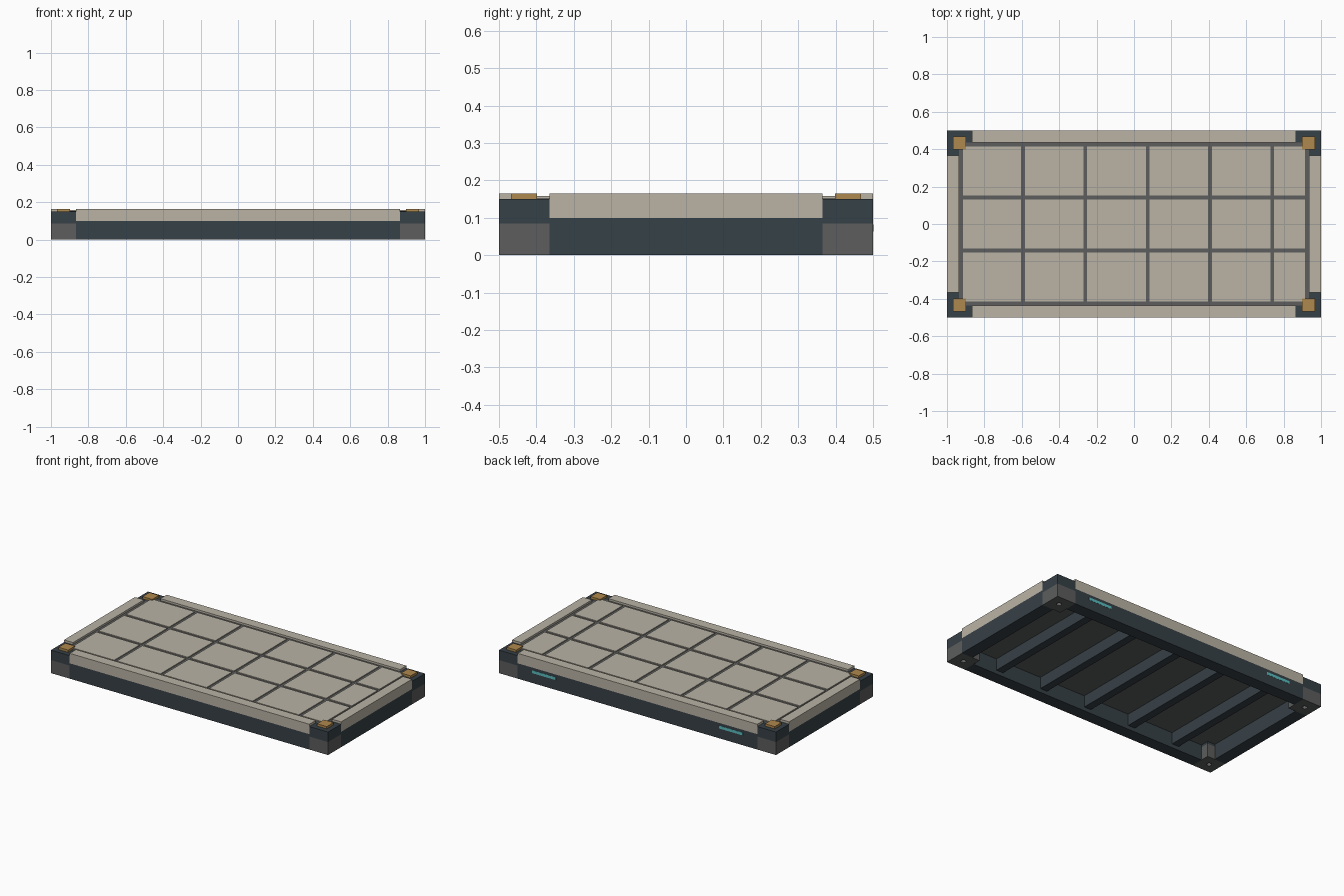
import bpy

if "Cube" in bpy.data.objects:
    bpy.data.objects.remove(bpy.data.objects["Cube"])

def material(name, r, g, b):
    m = bpy.data.materials.new(name)
    m.diffuse_color = (r, g, b, 1)
    m.use_nodes = True
    m.node_tree.nodes["Principled BSDF"].inputs["Base Color"].default_value = m.diffuse_color
    return m

BEIGE = material("beige panel", 0.49, 0.45, 0.375)
NAVY = material("dark slate frame", 0.037, 0.052, 0.063)
GREY = material("grey metal", 0.107, 0.110, 0.108)
GOLD = material("brass", 0.43, 0.25, 0.075)
TEAL = material("teal light", 0.10, 0.50, 0.52)

def box(name, x, y, z, mat):
    """Box from (min, max) pairs on each axis."""
    (x0, x1), (y0, y1), (z0, z1) = sorted(x), sorted(y), sorted(z)
    v = [(a, b, c) for a in (x0, x1) for b in (y0, y1) for c in (z0, z1)]
    f = [(0, 1, 3, 2), (4, 6, 7, 5), (0, 4, 5, 1), (2, 3, 7, 6), (0, 2, 6, 4), (1, 5, 7, 3)]
    me = bpy.data.meshes.new(name)
    me.from_pydata(v, [], f)
    me.materials.append(mat)
    ob = bpy.data.objects.new(name, me)
    bpy.context.collection.objects.link(ob)
    return ob

POST = 0.135
PX, PY = 1 - POST, 0.5 - POST      # inner edges of the corner posts
BEAM = 0.08
RIM = 0.065
TOP = 0.165

# perimeter beams and raised deck rims
for s in (-1, 1):
    box("long_beam", (-PX, PX), (s * 0.5, s * (0.5 - BEAM)), (0, 0.10), NAVY)
    box("end_beam", (s, s * (1 - BEAM)), (-PY, PY), (0, 0.10), NAVY)
    box("long_rim", (-PX, PX), (s * 0.5, s * (0.5 - RIM)), (0.10, TOP), BEIGE)
    box("end_rim", (s, s * (1 - RIM)), (-PY, PY), (0.10, TOP), BEIGE)

# corner posts: grey foot with a bolt hole, dark cap, brass pad
for sx in (-1, 1):
    for sy in (-1, 1):
        foot = box("corner_foot", (sx, sx * PX), (sy * 0.5, sy * PY), (0, 0.085), GREY)
        bpy.ops.mesh.primitive_cylinder_add(vertices=12, radius=0.016, depth=0.04,
                                            location=(sx * (1 - POST / 2), sy * (0.5 - POST / 2), 0))
        cutter = bpy.context.object
        cutter.name = "bolt_hole_cutter"
        cutter.data.materials.append(GREY)
        cutter.hide_render = True
        cutter.display_type = 'WIRE'
        mod = foot.modifiers.new("bolt_hole", 'BOOLEAN')
        mod.operation = 'DIFFERENCE'
        mod.solver = 'EXACT'
        mod.object = cutter
        bpy.context.view_layer.objects.active = foot
        bpy.ops.object.modifier_apply(modifier=mod.name)
        bpy.data.objects.remove(cutter)
        box("corner_cap", (sx, sx * PX), (sy * 0.5, sy * PY), (0.085, 0.15), NAVY)
        box("brass_pad", (sx * 0.968, sx * 0.898), (sy * 0.468, sy * 0.398), (0.148, TOP), GOLD)

# grey subfloor seen in the grooves and from below
box("subfloor", (-0.935, 0.935), (-0.435, 0.435), (0.10, 0.152), GREY)

# floor panels between grooves
G = 0.01
cols = [-0.925, -0.593, -0.26, 0.073, 0.406, 0.739, 0.925]
rows = [-0.425, -0.142, 0.142, 0.425]
for x0, x1 in zip(cols, cols[1:]):
    for y0, y1 in zip(rows, rows[1:]):
        box("floor_panel", (x0 + G, x1 - G), (y0 + G, y1 - G), (0.15, 0.158), BEIGE)

# cross ribs under the floor
for i in range(-2, 3):
    x = i / 3
    box("cross_rib", (x - 0.025, x + 0.025), (-0.5 + BEAM, 0.5 - BEAM), (0.025, 0.10), NAVY)

# light strips on the back beam
for s in (-1, 1):
    box("light_strip", (s * 0.59, s * 0.76), (0.498, 0.501), (0.064, 0.082), TEAL)
